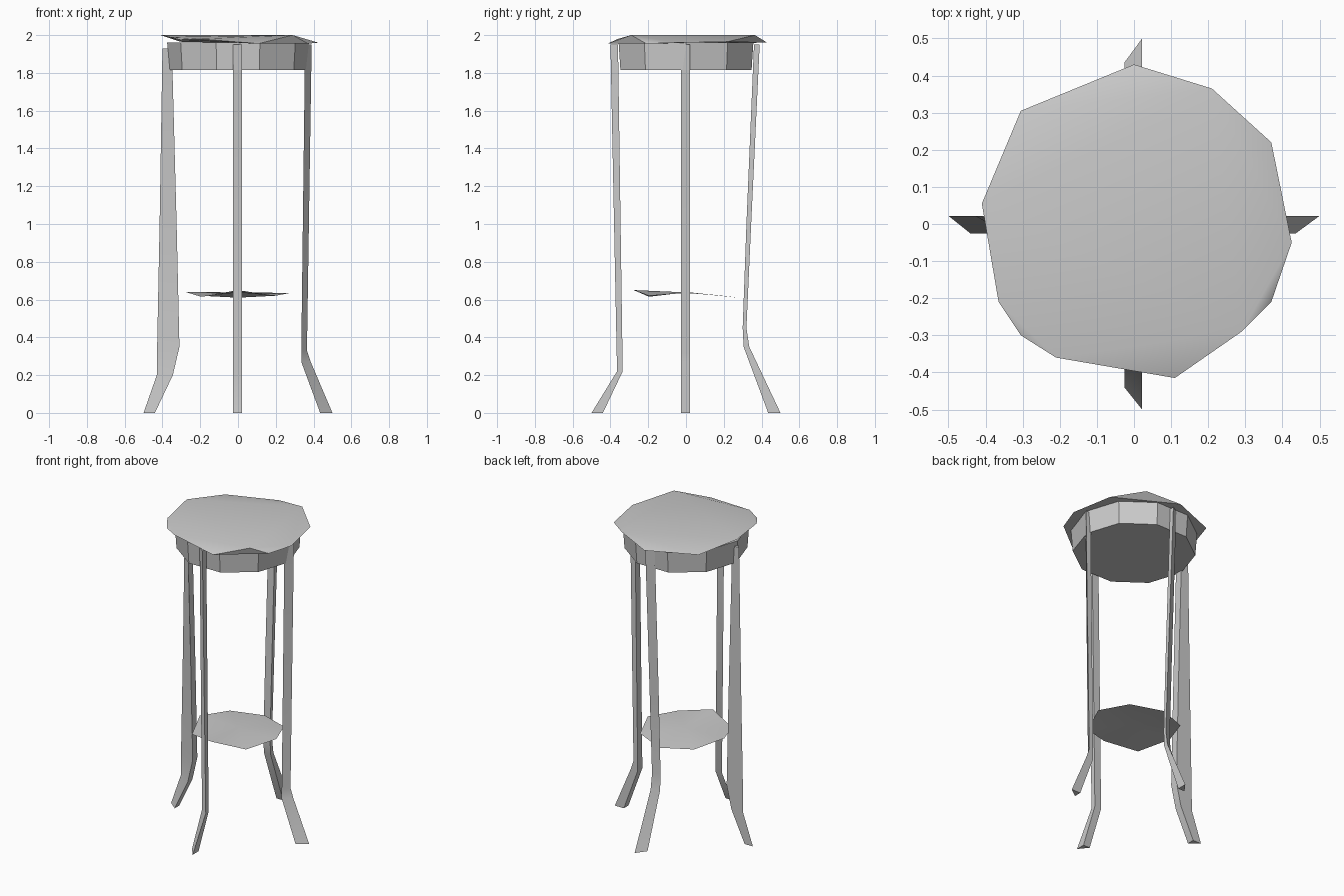
import bpy, bmesh, math

if "Cube" in bpy.data.objects:
    bpy.data.objects.remove(bpy.data.objects["Cube"])

grey = bpy.data.materials.new("light_grey")
grey.diffuse_color = (0.6, 0.6, 0.6, 1)
grey.use_nodes = True
grey.node_tree.nodes["Principled BSDF"].inputs["Base Color"].default_value = grey.diffuse_color


def finish(name, bm):
    """Turn a bmesh into a smooth-shaded object with sharp creases."""
    bmesh.ops.recalc_face_normals(bm, faces=bm.faces)
    me = bpy.data.meshes.new(name)
    bm.to_mesh(me)
    bm.free()
    me.materials.append(grey)
    ob = bpy.data.objects.new(name, me)
    bpy.context.collection.objects.link(ob)
    bpy.ops.object.select_all(action='DESELECT')
    ob.select_set(True)
    bpy.context.view_layer.objects.active = ob
    bpy.ops.object.shade_smooth_by_angle(angle=math.radians(35))
    return ob


def loft(name, rings):
    """Skin closed rings of points and cap both ends."""
    bm = bmesh.new()
    loops = [[bm.verts.new(p) for p in ring] for ring in rings]
    n = len(loops[0])
    for a, b in zip(loops, loops[1:]):
        for i in range(n):
            j = (i + 1) % n
            bm.faces.new((a[i], a[j], b[j], b[i]))
    bm.faces.new(loops[0])
    bm.faces.new(loops[-1])
    return finish(name, bm)


# Seat: irregular thin slab, three high rim corners make the flat middle
rim = [(0, .43, 1.96), (.21, .365, 2.0), (.37, .22, 1.965), (.425, -.05, 1.96),
       (.37, -.21, 1.955), (.29, -.29, 2.0), (.11, -.415, 1.955),
       (-.21, -.36, 1.98), (-.305, -.30, 1.975), (-.365, -.21, 1.99),
       (-.41, .055, 2.0), (-.305, .305, 1.965)]
bm = bmesh.new()
for p in rim:
    bm.verts.new(p)
bmesh.ops.convex_hull(bm, input=bm.verts)
finish("seat", bm)


# Apron: faceted drum below the seat
def ring(r, z, n=10):
    return [(r * math.cos(2 * math.pi * i / n), r * math.sin(2 * math.pi * i / n), z)
            for i in range(n)]


loft("apron", [ring(.365, 1.815), ring(.375, 1.96)])

# Shelf: slightly warped thin disc
edge_z = [.635, .62, .61, .62, .64, .615, .65, .62]
bm = bmesh.new()
hub = bm.verts.new((0, 0, .638))
edge = [bm.verts.new((.277 * math.cos(i * math.pi / 4), .277 * math.sin(i * math.pi / 4), z))
        for i, z in enumerate(edge_z)]
for i in range(8):
    bm.faces.new((hub, edge[i], edge[(i + 1) % 8]))
finish("shelf", bm)


# Legs: triangular sections given as (height, inner reach, outer reach)
def leg(name, axis, side, levels):
    rings = []
    for z, inner, outer in levels:
        section = [(inner, -.026), (outer, .022), (inner, .022)]
        rings.append([(side * r, t, z) if axis == 'x' else (t, side * r, z)
                      for r, t in section])
    loft(name, rings)


leg("right_leg", 'x', 1, [(0, .435, .5), (.27, .335, .385), (.33, .335, .365), (1.95, .355, .39)])
leg("left_leg", 'x', -1, [(0, .44, .5), (.2, .345, .43), (.35, .31, .428),
                          (1.0, .325, .415), (1.93, .35, .40)])
leg("front_leg", 'y', -1, [(0, .44, .5), (.22, .335, .365), (1.95, .36, .40)])
leg("back_leg", 'y', 1, [(0, .435, .5), (.35, .305, .335), (.45, .30, .32),
                         (1.0, .32, .345), (1.95, .36, .39)])
